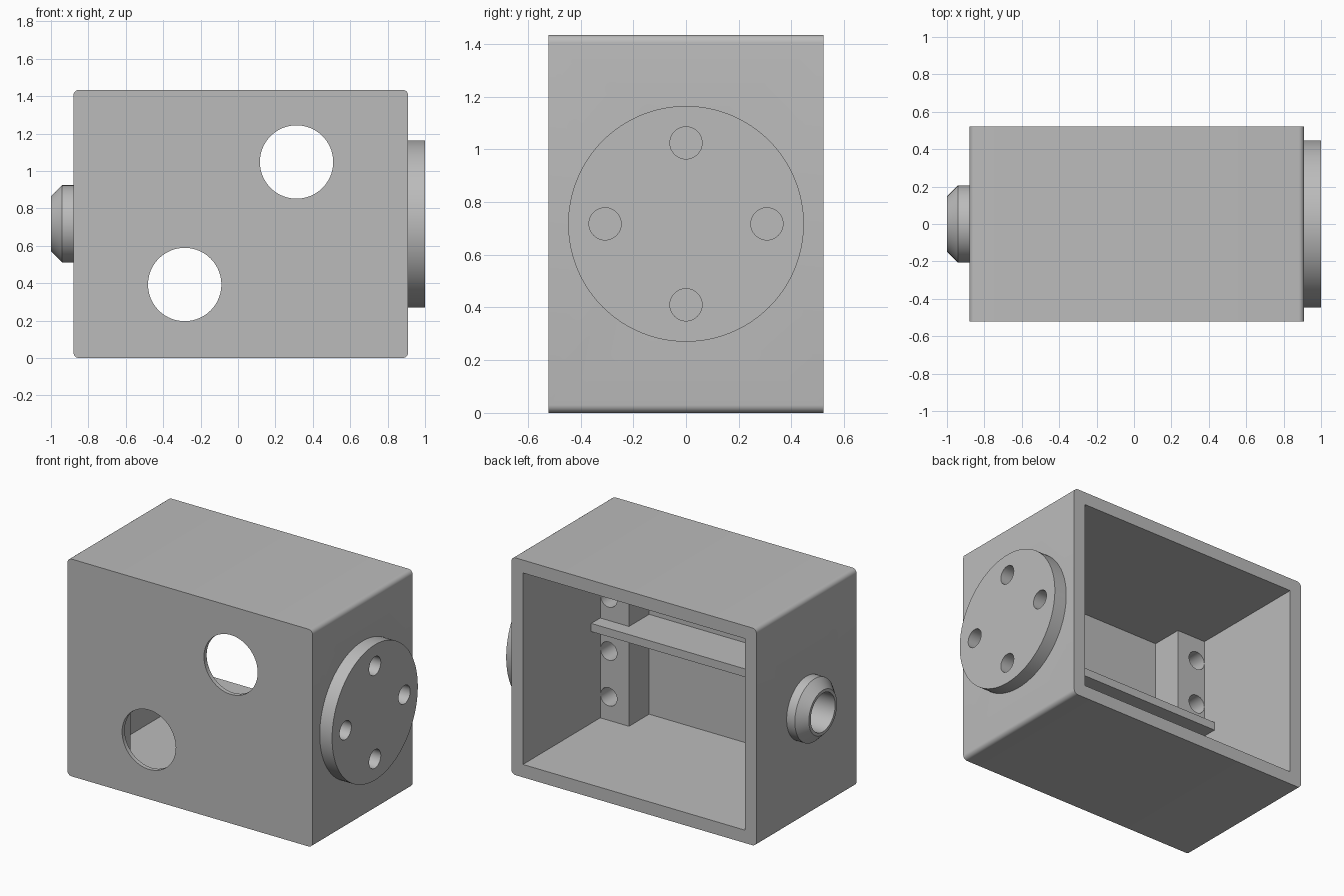
import bpy
import bmesh
import math
from mathutils import Matrix, Vector

if "Cube" in bpy.data.objects:
    bpy.data.objects.remove(bpy.data.objects["Cube"], do_unlink=True)

# One plain grey for everything
GREY = (0.5, 0.5, 0.5, 1.0)
grey = bpy.data.materials.new("plain_grey")
grey.use_nodes = True
grey.diffuse_color = GREY
shader = next(n for n in grey.node_tree.nodes if n.type == 'BSDF_PRINCIPLED')
shader.inputs["Base Color"].default_value = GREY

# Main dimensions
X0, X1 = -0.88, 0.91          # housing sides
DEPTH = 0.522                 # half depth
TOP = 1.434
MID = TOP / 2
WALL = 0.085
FRONT_IN = -DEPTH + 0.028     # inner face of the thin front wall
LEFT_IN, RIGHT_IN = X1 - WALL, X0 + WALL
ROT = {'X': Matrix.Rotation(math.pi / 2, 4, 'Y'),
       'Y': Matrix.Rotation(math.pi / 2, 4, 'X')}


def finish(name, bm):
    mesh = bpy.data.meshes.new(name)
    bmesh.ops.recalc_face_normals(bm, faces=bm.faces)
    bm.to_mesh(mesh)
    bm.free()
    mesh.materials.append(grey)
    obj = bpy.data.objects.new(name, mesh)
    bpy.context.collection.objects.link(obj)
    return obj


def box(name, lo, hi, round_y=0):
    lo, hi = Vector(lo), Vector(hi)
    bm = bmesh.new()
    bmesh.ops.create_cube(bm, size=1, matrix=Matrix.Translation((lo + hi) / 2)
                          @ Matrix.Diagonal((*(hi - lo), 1)))
    if round_y:
        edges = [e for e in bm.edges
                 if abs(e.verts[0].co.y - e.verts[1].co.y) > 0.01]
        bmesh.ops.bevel(bm, geom=edges, offset=round_y, segments=6,
                        profile=0.5, affect='EDGES')
    return finish(name, bm)


def cylinder(name, axis, center, radius, length, sides=64, chamfer_low=0):
    bm = bmesh.new()
    bmesh.ops.create_cone(bm, cap_ends=True, segments=sides, radius1=radius,
                          radius2=radius, depth=length,
                          matrix=Matrix.Translation(center) @ ROT[axis])
    if chamfer_low:
        low = min(v.co.x for v in bm.verts) + 0.001
        rim = [e for e in bm.edges if all(v.co.x < low for v in e.verts)]
        bmesh.ops.bevel(bm, geom=rim, offset=chamfer_low, segments=1,
                        affect='EDGES')
    return finish(name, bm)


def select_only(obj):
    bpy.ops.object.select_all(action='DESELECT')
    obj.select_set(True)
    bpy.context.view_layer.objects.active = obj


def cut(targets, cutter):
    cutter.hide_render = True
    for obj in targets:
        mod = obj.modifiers.new("cut", 'BOOLEAN')
        mod.operation = 'DIFFERENCE'
        mod.solver = 'EXACT'
        mod.object = cutter
        select_only(obj)
        bpy.ops.object.modifier_apply(modifier=mod.name)
    bpy.data.objects.remove(cutter, do_unlink=True)


# Housing: rounded box, open at the back
housing = box("housing", (X0, -DEPTH, 0), (X1, DEPTH, TOP), round_y=0.03)
cut([housing], box("cavity", (RIGHT_IN, FRONT_IN, WALL),
                   (LEFT_IN, DEPTH + 0.2, TOP - WALL)))

# Two large openings through the front wall
for x, z in ((0.313, 1.048), (-0.285, 0.393)):
    cut([housing], cylinder("window", 'Y', (x, -DEPTH, z), 0.196, 0.3, 96))

# Flange disc with four blind holes
flange = cylinder("flange_disc", 'X', (0.95, 0, MID), 0.447, 0.1, 128)
for i in range(4):
    a = i * math.pi / 2
    c = (0.95, 0.307 * math.cos(a), MID + 0.307 * math.sin(a))
    cut([flange, housing], cylinder("flange_hole", 'X', c, 0.061, 0.2, 48))

# Chamfered boss with a blind bore
boss = cylinder("side_boss", 'X', (-0.935, 0, MID), 0.207, 0.13, 96,
                chamfer_low=0.06)
cut([boss, housing], cylinder("bore", 'X', (-0.95, 0, MID), 0.127, 0.26))

# Corner posts with screw holes facing the open back
POST = 0.21
posts = []
for name, wall_x, inward in (("left_post", LEFT_IN, -1),
                             ("right_post", RIGHT_IN, 1)):
    xs = sorted((wall_x - inward * 0.01, wall_x + inward * POST))
    post = box(name, (xs[0], FRONT_IN - 0.01, WALL - 0.01),
               (xs[1], FRONT_IN + POST, TOP - WALL + 0.01))
    for dz in (-0.477, -0.175, 0.175, 0.477):
        c = (wall_x + inward * 0.062, FRONT_IN + POST, MID + dz)
        cut([post], cylinder("screw_hole", 'Y', c, 0.06, 0.34, 48))
    posts.append(post)

# Middle shelf spanning the cavity
shelf = box("middle_shelf", (RIGHT_IN - 0.01, FRONT_IN - 0.01, MID - 0.027),
            (LEFT_IN + 0.01, -0.19, MID + 0.027))

for obj in (housing, flange, boss, shelf, *posts):
    select_only(obj)
    bpy.ops.object.shade_smooth_by_angle(angle=math.radians(30))
